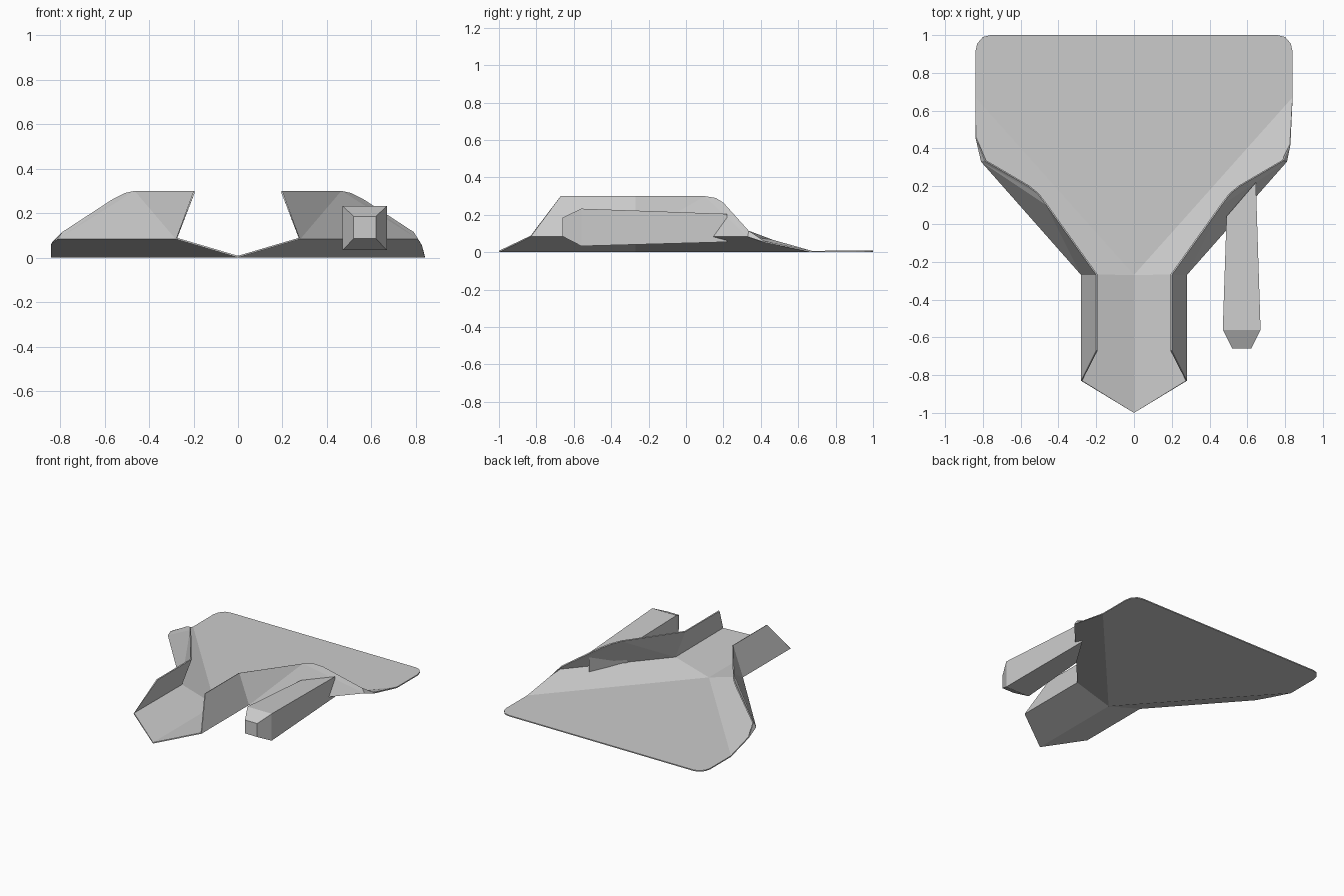
import bpy, bmesh
from mathutils import Vector

if "Cube" in bpy.data.objects:
    bpy.data.objects.remove(bpy.data.objects["Cube"])


def add_object(name, faces):
    """Make a mesh object from faces given as point loops, welding shared corners."""
    bm = bmesh.new()
    for pts in faces:
        bm.faces.new([bm.verts.new(Vector(p)) for p in pts])
    bmesh.ops.remove_doubles(bm, verts=bm.verts[:], dist=0.0005)
    bmesh.ops.recalc_face_normals(bm, faces=bm.faces[:])
    mesh = bpy.data.meshes.new(name)
    bm.to_mesh(mesh)
    bm.free()
    obj = bpy.data.objects.new(name, mesh)
    bpy.context.collection.objects.link(obj)
    return obj


# Key points of the folded hull
tip, hub = (0, -1, 0), (0, -0.27, 0)
nose_low, low = (0.28, -0.83, 0.083), (0.28, -0.27, 0.083)
nose_top = (0.20, -0.67, 0.30)
corner, fold_end = (0.81, 0.33, 0.083), (0.84, 0.67, 0)
rim = [(0.20, -0.27, 0.30), (0.465, 0.10, 0.30), (0.51, 0.16, 0.29),
       (0.56, 0.20, 0.265), (0.79, 0.335, 0.115)]
rear = [(0.84, 0.91, 0), (0.83, 0.955, 0), (0.80, 0.99, 0), (0.76, 1, 0)]

# Each side: nose floor, nose wall, wing slope and inward-leaning wing wall
faces = []
for side, shoulder in ((1, (0.828, 0.42, 0.052)), (-1, (0.84, 0.46, 0.06))):
    half = [
        [tip, nose_low, low, hub],
        [nose_low, nose_top, rim[0], low],
        [hub, low, corner, shoulder, fold_end],
        [low, rim[1], rim[0]],
        [low, corner, rim[1]],
        [corner, shoulder, rim[4]],
    ]
    half += [[corner, rim[i + 1], rim[i]] for i in range(1, 4)]
    for f in half:
        pts = [(x * side, y, z) for x, y, z in f]
        faces.append(pts if side > 0 else pts[::-1])

# Flat rear deck
right = [fold_end] + rear
left = [(-x, y, z) for x, y, z in reversed(right)]
faces.append([hub] + right + left)

hull = add_object("folded_hull", faces)
if max(hull.data.polygons, key=lambda p: p.area).normal.z < 0:
    hull.data.flip_normals()
solid = hull.modifiers.new("thickness", 'SOLIDIFY')
solid.thickness = 0.008
solid.offset = 1

# Engine pod: square sections, with the back end cut to meet the wing wall
def section(x0, x1, z0, z1, y):
    return [(x0, y[0], z0), (x1, y[1], z0), (x1, y[2], z1), (x0, y[3], z1)]


rings = [
    section(0.52, 0.62, 0.085, 0.185, [-0.66] * 4),
    section(0.47, 0.67, 0.033, 0.233, [-0.56] * 4),
    section(0.49, 0.645, 0.055, 0.205, [-0.03, 0.22, 0.22, 0.04]),
]
pod = [rings[0], rings[-1]]
for a, b in zip(rings, rings[1:]):
    pod += [[a[i], a[(i + 1) % 4], b[(i + 1) % 4], b[i]] for i in range(4)]
add_object("engine_pod", pod)
